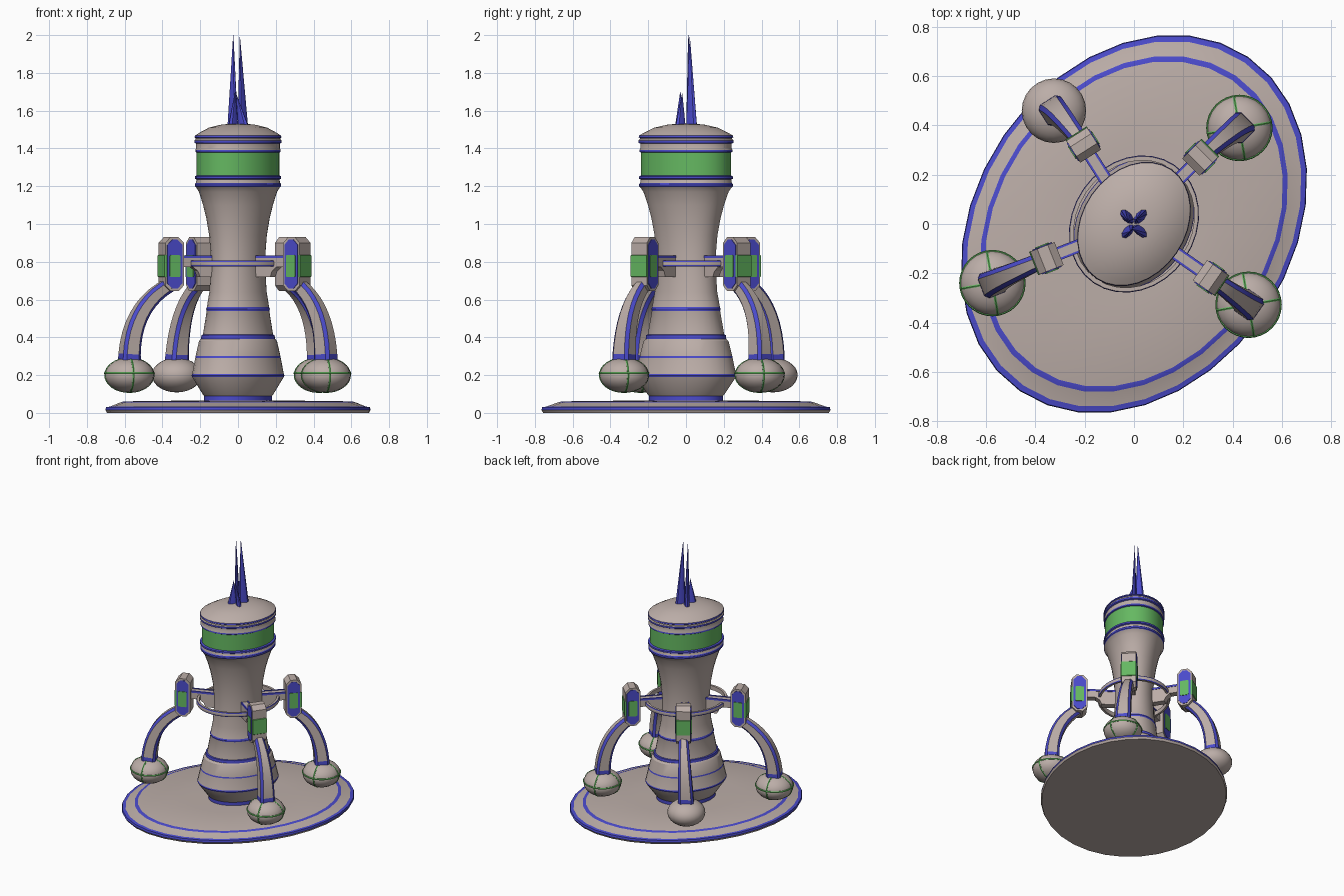
import bpy, bmesh
from math import sin, cos, pi, radians, atan2, hypot
from mathutils import Vector, Matrix

if "Cube" in bpy.data.objects:
    bpy.data.objects.remove(bpy.data.objects["Cube"])


def mat(name, c):
    m = bpy.data.materials.new(name)
    m.diffuse_color = (*c, 1)
    m.use_nodes = True
    m.node_tree.nodes["Principled BSDF"].inputs["Base Color"].default_value = m.diffuse_color
    return m


TAN, BLUE, GREEN = 0, 1, 2
MATS = [mat("tan_shell", (0.50, 0.42, 0.39)), mat("blue_trim", (0.07, 0.07, 0.6)),
        mat("green_panel", (0.13, 0.48, 0.12))]
TILT = radians(55.6)          # direction of the long axis of the oval plan


def make(name, bm, rot=0.0):
    bmesh.ops.recalc_face_normals(bm, faces=bm.faces[:])
    me = bpy.data.meshes.new(name)
    bm.to_mesh(me)
    bm.free()
    for m in MATS:
        me.materials.append(m)
    ob = bpy.data.objects.new(name, me)
    ob.rotation_euler.z = rot
    bpy.context.collection.objects.link(ob)
    return ob


def skin(name, rings, mats, rot=0.0, capmat=TAN, closed=False):
    """Bridge rings of points; mats(i, j) gives the material of each quad."""
    bm = bmesh.new()
    vs = [[bm.verts.new(p) for p in r] for r in rings]
    n, k = len(rings[0]), len(rings)
    for i in range(k if closed else k - 1):
        a, b = vs[i], vs[(i + 1) % k]
        for j in range(n):
            f = bm.faces.new((a[j], a[(j + 1) % n], b[(j + 1) % n], b[j]))
            f.material_index = mats(i, j)
    if not closed:
        for r in (vs[0], vs[-1]):
            bm.faces.new(r).material_index = capmat
    return make(name, bm, rot)


def lathe(name, prof, n=32, a=1.169, b=0.911, closed=False):
    """Oval lathe; prof rows are (half width in x, z, material of next band)."""
    R = Matrix.Rotation(TILT, 3, 'Z')
    rings = [[R @ Vector((a * r * cos(t), b * r * sin(t), z))
              for t in (2 * pi * j / n for j in range(n))] for r, z, _ in prof]
    return skin(name, rings, lambda i, j: prof[i][2], closed=closed)


def prism(name, prof, t0, t1, rot, m=TAN):
    """Side profile (r, z) extruded across the arm from t0 to t1."""
    return skin(name, [[(r, t, z) for r, z in prof] for t in (t0, t1)],
                lambda i, j: m, rot, m)


def octagon(r0, r1, z0, z1, c):
    return [(r0 + c, z0), (r1 - c, z0), (r1, z0 + c), (r1, z1 - c),
            (r1 - c, z1), (r0 + c, z1), (r0, z1 - c), (r0, z0 + c)]


# Oval base plate
lathe("base_plate", [(.695, 0, TAN), (.703, .015, BLUE), (.700, .03, BLUE), (.68, .033, TAN),
                     (.625, .055, BLUE), (.605, .061, TAN), (.3, .065, TAN)])
# Lower body, waist, flare and head
lathe("tower", [(.18, .05, BLUE), (.18, .09, TAN), (.185, .095, TAN), (.243, .19, BLUE),
                (.246, .198, BLUE), (.243, .206, TAN), (.227, .29, BLUE), (.225, .30, TAN),
                (.207, .38, TAN), (.196, .392, BLUE), (.194, .412, BLUE), (.186, .415, TAN),
                (.166, .54, BLUE), (.169, .55, BLUE), (.165, .56, TAN), (.152, .64, TAN),
                (.145, .76, TAN), (.146, .85, TAN), (.153, .94, TAN), (.168, 1.03, TAN),
                (.185, 1.10, TAN), (.207, 1.17, TAN), (.223, 1.195, BLUE), (.228, 1.20, BLUE),
                (.228, 1.212, BLUE), (.223, 1.218, TAN), (.22, 1.235, BLUE), (.229, 1.24, BLUE),
                (.229, 1.252, BLUE), (.219, 1.257, GREEN), (.219, 1.378, BLUE),
                (.226, 1.382, BLUE), (.226, 1.392, TAN), (.222, 1.40, TAN), (.222, 1.425, BLUE),
                (.231, 1.43, BLUE), (.231, 1.443, TAN), (.225, 1.449, TAN), (.225, 1.455, BLUE),
                (.230, 1.459, BLUE), (.228, 1.468, TAN), (.205, 1.483, TAN), (.155, 1.51, TAN),
                (.085, 1.527, TAN), (.02, 1.531, TAN)])
# Hoop around the waist
lathe("waist_hoop", [(.235, .775, TAN), (.25, .775, BLUE), (.253, .782, TAN), (.253, .80, BLUE),
                     (.25, .807, TAN), (.235, .807, TAN)], a=1.15, b=.99, closed=True)

# Four antenna blades: two tall, two short
for i, (x, y, h, tx, ty) in enumerate([(-.028, .03, 2.0, -.025, .012), (.026, .03, 1.99, .01, .02),
                                       (-.026, -.03, 1.70, -.015, -.03),
                                       (.03, -.03, 1.69, -.01, -.02)]):
    d = atan2(y, x)
    R = Matrix.Rotation(d, 3, 'Z')
    rings = [[Vector((cx, cy, z)) + R @ Vector((.037 * s * cos(t), .02 * s * sin(t), 0))
              for t in (2 * pi * j / 8 for j in range(8))]
             for cx, cy, z, s in ((x, y, 1.51, 1), (tx, ty, h, .03))]
    skin(f"antenna_{i + 1}", rings, lambda i, j: BLUE, capmat=BLUE)


def torus(name, loc, rot, r, flat):
    bpy.ops.mesh.primitive_torus_add(location=loc, rotation=rot, major_radius=r, minor_radius=.006,
                                     major_segments=32, minor_segments=6)
    ob = bpy.context.object
    ob.name = name
    ob.scale.y = flat
    ob.data.materials.append(MATS[GREEN])


def leg(name, ang, dr, dt):
    """Curved strut with blue chamfered edges, widening toward the float."""
    rings, n = [], 10
    p0, p1, p2 = Vector((.385, .68)), Vector((dr + .005, .56)), Vector((dr, .25))
    for i in range(n + 1):
        s = i / n
        p = (1 - s) ** 2 * p0 + 2 * s * (1 - s) * p1 + s * s * p2
        d = ((1 - s) * (p1 - p0) + s * (p2 - p1)).normalized()
        nr = Vector((-d.y, d.x))
        h, w, c = .037 + .014 * s, .032 + .022 * s, .016
        sec = [(h, w - c), (h - c, w), (c - h, w), (-h, w - c),
               (-h, c - w), (c - h, -w), (h - c, -w), (h, c - w)]
        rings.append([(p.x + nr.x * a, b + dt * s, p.y + nr.y * a) for a, b in sec])
    skin(name, rings, lambda i, j: BLUE if j % 2 == 0 or i == n - 1 else TAN, ang)


# Four arms: bracket, pod, curved leg and float
for i, (deg, bx, by) in enumerate([(122.5, -.325, .46), (45, .428, .39),
                                   (201.5, -.575, -.24), (-35, .465, -.328)], 1):
    ang = radians(deg)
    off = atan2(by, bx) - ang
    dist = hypot(bx, by)
    bracket = [(.34, .83), (.13, .83), (.13, .72), (.225, .72), (.237, .75), (.265, .772), (.34, .772)]
    prism(f"bracket_{i}", bracket, -.024, .024, ang)
    for s in (-1, 1):
        prism(f"bracket_trim_{i}", [(.335, .834), (.13, .834), (.13, .82), (.335, .82)],
              s * .018, s * .027, ang, BLUE)
        prism(f"pod_trim_{i}", octagon(.337, .423, .658, .917, .028), s * .04, s * .054, ang, BLUE)
        prism(f"pod_side_panel_{i}", octagon(.35, .41, .72, .835, .005), s * .045, s * .058, ang, GREEN)
    prism(f"pod_{i}", octagon(.327, .433, .645, .93, .03), -.05, .05, ang)
    prism(f"pod_front_panel_{i}", octagon(.40, .438, .72, .835, .003), -.051, .051, ang, GREEN)
    leg(f"leg_{i}", ang, dist * cos(off), dist * sin(off))
    bpy.ops.mesh.primitive_uv_sphere_add(segments=24, ring_count=14, radius=.131, location=(bx, by, .2))
    ball = bpy.context.object
    ball.name = f"float_{i}"
    ball.scale.z = .70
    ball.data.materials.append(MATS[TAN])
    if i > 1:                                   # the rear left float has no seams
        torus(f"float_band_{i}", (bx, by, .21), (0, 0, 0), .129, 1)
        for k in (10, 100):
            torus(f"float_seam_{i}", (bx, by, .2), (pi / 2, 0, radians(k)), .129, .70)

# Smooth shading with crisp edges
bpy.ops.object.select_all(action='SELECT')
bpy.context.view_layer.objects.active = bpy.data.objects["tower"]
bpy.ops.object.shade_smooth_by_angle(angle=radians(30))
